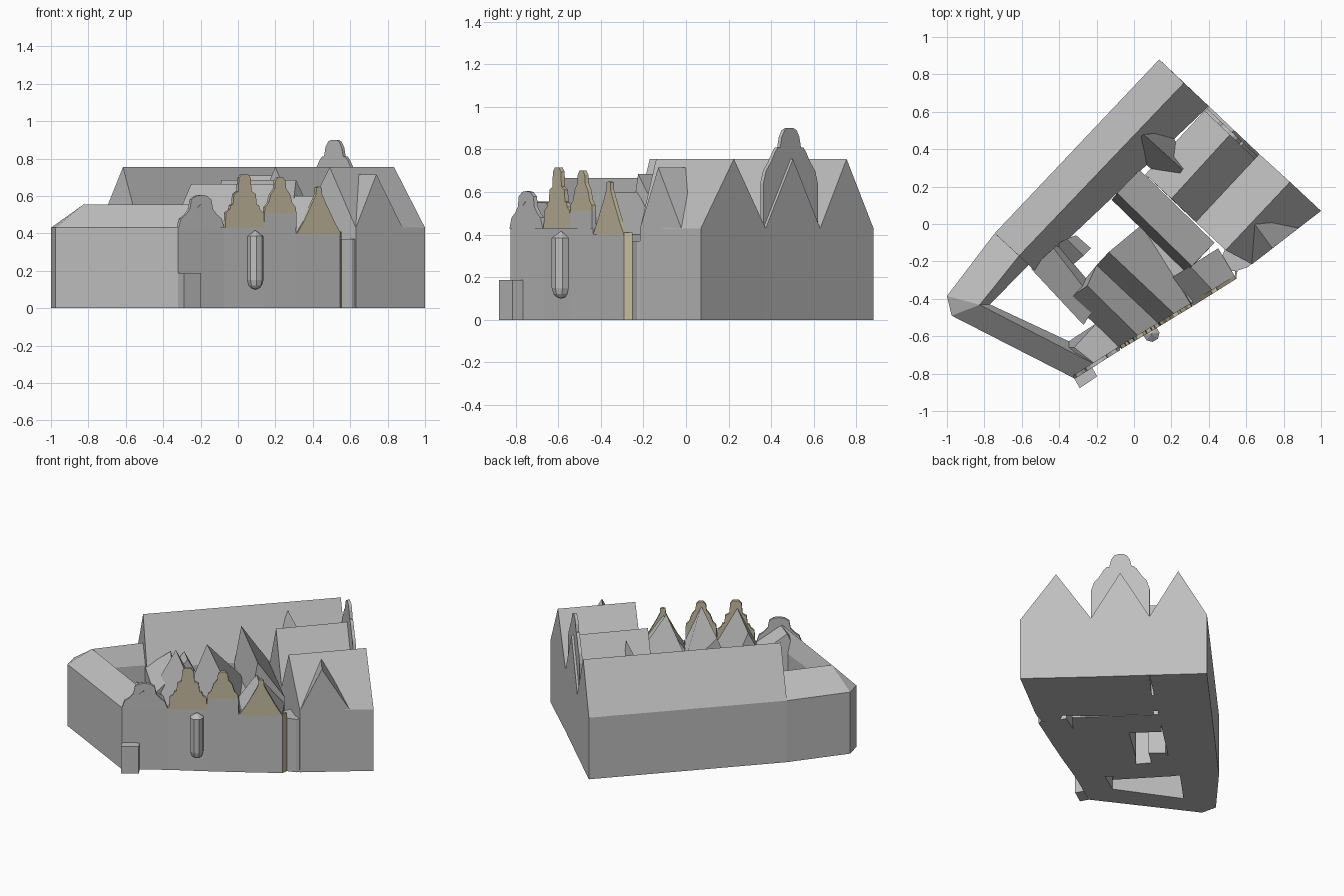
import bpy, bmesh, math
from mathutils import Vector


def material(name, rgb):
    m = bpy.data.materials.new(name)
    m.diffuse_color = (*rgb, 1)
    return m


GREY = material("stone_grey", (0.52, 0.52, 0.52))
TAN = material("sandstone_tan", (0.55, 0.49, 0.34))


def finish(name, bm, mat):
    bmesh.ops.remove_doubles(bm, verts=bm.verts, dist=0.0005)
    bmesh.ops.recalc_face_normals(bm, faces=bm.faces)
    me = bpy.data.meshes.new(name)
    bm.to_mesh(me)
    bm.free()
    me.materials.append(mat)
    ob = bpy.data.objects.new(name, me)
    bpy.context.collection.objects.link(ob)
    return ob


def wing(name, ridge, *sections, eave=0.43):
    """House body with pitched roof; each section is (left eave, ridge, right eave) in plan."""
    bm = bmesh.new()
    rings = []
    for l, r, t in sections:
        pts = [(*l, 0), (*l, eave), (*r, ridge), (*t, eave), (*t, 0)]
        rings.append([bm.verts.new(p) for p in pts])
    for a, b in zip(rings, rings[1:]):
        for i in range(5):
            j = (i + 1) % 5
            bm.faces.new((a[i], a[j], b[j], b[i]))
    bm.faces.new(rings[0])
    bm.faces.new(rings[-1])
    return finish(name, bm, GREY)


def prism(name, plan, z0, z1, mat=GREY):
    bm = bmesh.new()
    f = bm.faces.new([bm.verts.new((x, y, z0)) for x, y in plan])
    top = bmesh.ops.extrude_face_region(bm, geom=[f])["geom"]
    bmesh.ops.translate(bm, vec=(0, 0, z1 - z0),
                        verts=[v for v in top if isinstance(v, bmesh.types.BMVert)])
    return finish(name, bm, mat)


def facade(name, p0, p1, half, base, mat, inset=-0.004, thick=0.02):
    """Ornamental gable plate: half profile (fraction of width, height), mirrored."""
    a, b = Vector((*p0, 0)), Vector((*p1, 0))
    inward = Vector((0, 0, 1)).cross((b - a).normalized())
    prof = [(0, base)] + half + [(1 - u, z) for u, z in reversed(half) if u < 0.5] + [(1, base)]
    bm = bmesh.new()
    f = bm.faces.new([bm.verts.new(a.lerp(b, u) + Vector((0, 0, z)) + inward * inset) for u, z in prof])
    out = bmesh.ops.extrude_face_region(bm, geom=[f])["geom"]
    bmesh.ops.translate(bm, vec=inward * thick,
                        verts=[v for v in out if isinstance(v, bmesh.types.BMVert)])
    return finish(name, bm, mat)


# three parallel rear wings ending in the north-east gables
wing("rear_wing_long", 0.755,
     ((0.135, 0.88), (0.267, 0.754), (0.40, 0.63)),
     ((-0.745, -0.05), (-0.615, -0.17), (-0.53, -0.25)))
wing("rear_wing_middle", 0.755,
     ((0.40, 0.63), (0.535, 0.502), (0.67, 0.374)),
     ((0.06, 0.265), (0.20, 0.135), (0.33, 0.01)))
wing("rear_wing_east", 0.755,
     ((0.67, 0.374), (0.834, 0.225), (1.0, 0.07)),
     ((0.33, 0.01), (0.49, -0.14), (0.63, -0.215)))
wing("east_cross_gable", 0.715,
     ((0.63, -0.216), (0.74, -0.13), (0.88, -0.022)),
     ((0.535, -0.085), (0.645, 0.0), (0.785, 0.11)))
wing("rear_link_roof", 0.71,
     ((-0.02, 0.40), (0.05, 0.48), (0.20, 0.49)),
     ((0.19, 0.20), (0.26, 0.29), (0.28, 0.31)))
wing("centre_cross_wing", 0.685,
     ((-0.12, 0.13), (-0.09, 0.165), (0.03, 0.29)),
     ((0.28, -0.26), (0.31, -0.225), (0.43, -0.10)))

# low wing turning the hipped west corner
wing("west_corner_wing", 0.555,
     ((-0.745, -0.05), (-0.615, -0.17), (-0.56, -0.215)),
     ((-1.0, -0.385), (-0.825, -0.432), (-0.77, -0.43)),
     ((-0.975, -0.49), (-0.825, -0.432), (-0.77, -0.43)),
     ((-0.32, -0.825), (-0.2, -0.755), (-0.32, -0.64)))

# front houses behind the street gables
wing("front_house_1", 0.55,
     ((-0.32, -0.825), (-0.2, -0.755), (-0.075, -0.665)),
     ((-0.40, -0.66), (-0.32, -0.66), (-0.20, -0.53)))
wing("front_house_2", 0.665,
     ((-0.075, -0.665), (0.03, -0.605), (0.14, -0.54)),
     ((-0.35, -0.40), (-0.25, -0.33), (-0.20, -0.22)))
wing("front_house_3", 0.665,
     ((0.14, -0.54), (0.225, -0.49), (0.31, -0.437)),
     ((-0.20, -0.22), (-0.135, -0.15), (0.04, -0.005)))
wing("front_house_4", 0.60,
     ((0.31, -0.437), (0.43, -0.365), (0.545, -0.29)),
     ((0.18, -0.30), (0.30, -0.225), (0.45, -0.13)), eave=0.40)
prism("infill_between_houses", [(0.04, -0.02), (0.31, -0.43), (0.33, -0.2), (0.25, -0.2)], 0, 0.43)
prism("east_passage", [(0.44, -0.25), (0.55, -0.25), (0.61, -0.23), (0.63, -0.21), (0.5, -0.1)], 0, 0.37)

# small buildings inside the courtyard
wing("courtyard_wing", 0.53,
     ((-0.55, -0.24), (-0.43, -0.13), (-0.41, -0.11)),
     ((-0.27, -0.54), (-0.20, -0.43), (-0.18, -0.38)))
wing("courtyard_arm", 0.53,
     ((-0.42, -0.11), (-0.36, -0.08), (-0.31, -0.06)),
     ((-0.33, -0.22), (-0.27, -0.17), (-0.23, -0.13)))

# ornamental gables
facade("street_gable_1", (-0.32, -0.825), (-0.075, -0.67),
       [(0.06, 0.48), (0.16, 0.50), (0.25, 0.53), (0.28, 0.58), (0.38, 0.60), (0.5, 0.605)], 0.43, GREY)
facade("street_gable_2", (-0.07, -0.665), (0.14, -0.54),
       [(0.02, 0.51), (0.12, 0.53), (0.14, 0.55), (0.2, 0.555), (0.22, 0.61), (0.33, 0.625),
        (0.35, 0.695), (0.42, 0.715), (0.5, 0.715)], 0.43, TAN)
facade("street_gable_3_base", (0.14, -0.54), (0.31, -0.437), [(0, 0.51), (0.5, 0.51)], 0.43, GREY)
facade("street_gable_3", (0.14, -0.54), (0.31, -0.437),
       [(0.02, 0.54), (0.12, 0.56), (0.2, 0.61), (0.32, 0.64), (0.34, 0.68), (0.42, 0.70), (0.5, 0.70)],
       0.51, TAN)
facade("street_gable_4", (0.315, -0.434), (0.548, -0.288),
       [(0.14, 0.46), (0.36, 0.57), (0.43, 0.61), (0.44, 0.645), (0.5, 0.65)], 0.40, TAN)
prism("house_4_side_wall", [(0.54, -0.29), (0.546, -0.29), (0.553, -0.25), (0.54, -0.25)], 0, 0.41, TAN)
facade("north_east_gable", (0.67, 0.374), (0.40, 0.63),
       [(0, 0.64), (0.05, 0.70), (0.14, 0.74), (0.22, 0.79), (0.27, 0.81), (0.31, 0.81),
        (0.34, 0.86), (0.39, 0.89), (0.45, 0.90), (0.5, 0.90)], 0.40, GREY, inset=0.015)

# bay turret on the street wall
bm = bmesh.new()
levels = [(0.002, 0.10), (0.022, 0.107), (0.036, 0.122), (0.044, 0.15), (0.044, 0.385), (0.002, 0.415)]
rings = []
for r, z in levels:
    rings.append([bm.verts.new((0.093 + r * math.cos(math.radians(k * 45 + 22.5 + 31)),
                                -0.587 + r * math.sin(math.radians(k * 45 + 22.5 + 31)), z))
                  for k in range(8)])
for a, b in zip(rings, rings[1:]):
    for i in range(8):
        j = (i + 1) % 8
        bm.faces.new((a[i], a[j], b[j], b[i]))
bm.faces.new(rings[0])
bm.faces.new(rings[-1])
finish("bay_turret", bm, GREY)

# entrance porch
prism("entrance_porch", [(-0.32, -0.825), (-0.29, -0.878), (-0.197, -0.815), (-0.225, -0.765)], 0, 0.187)
